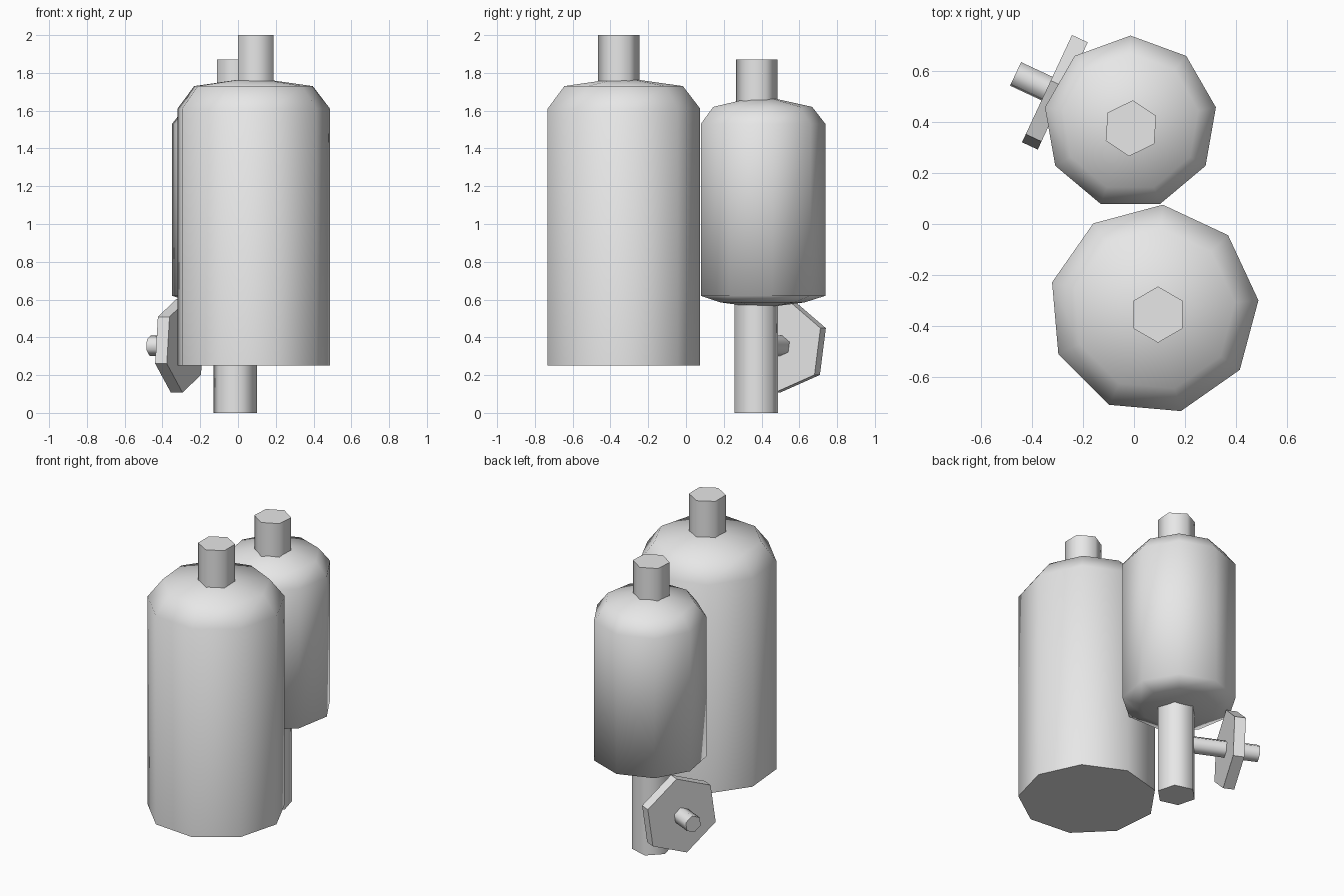
import bpy, bmesh
from math import radians, cos, sin
from mathutils import Matrix, Vector

cube = bpy.data.objects.get("Cube")
if cube:
    bpy.data.objects.remove(cube, do_unlink=True)

grey = bpy.data.materials.new("plain_grey")
grey.use_nodes = True
grey.diffuse_color = (0.8, 0.8, 0.8, 1)
grey.node_tree.nodes["Principled BSDF"].inputs["Base Color"].default_value = (0.8, 0.8, 0.8, 1)


def lathe(name, profile, sides, turn, matrix, smooth=True):
    """Turn a (radius, height) profile into a closed solid; radius 0 is a pole."""
    bm = bmesh.new()
    rings = []
    for r, z in profile:
        if r == 0:
            rings.append([bm.verts.new((0, 0, z))] * sides)
            continue
        angles = [radians(turn + 360 * i / sides) for i in range(sides)]
        rings.append([bm.verts.new((r * cos(a), r * sin(a), z)) for a in angles])
    for low, high in zip(rings, rings[1:]):
        for i in range(sides):
            j = (i + 1) % sides
            corners = dict.fromkeys((low[i], low[j], high[j], high[i]))
            bm.faces.new(list(corners))
    # Flat caps where the profile does not end at a pole
    if profile[0][0]:
        bm.faces.new(rings[0][::-1])
    if profile[-1][0]:
        bm.faces.new(rings[-1])
    bmesh.ops.recalc_face_normals(bm, faces=bm.faces)
    mesh = bpy.data.meshes.new(name)
    bm.to_mesh(mesh)
    bm.free()
    mesh.materials.append(grey)
    obj = bpy.data.objects.new(name, mesh)
    obj.matrix_world = matrix
    bpy.context.collection.objects.link(obj)
    if smooth:
        bpy.ops.object.select_all(action='DESELECT')
        obj.select_set(True)
        bpy.context.view_layer.objects.active = obj
        bpy.ops.object.shade_smooth_by_angle(angle=radians(80))
    return obj


def at(x, y, z=0):
    return Matrix.Translation((x, y, z))


# Large front tank with flat base and its neck
lathe("large_tank", [(0.412, 0.25), (0.412, 1.61), (0.32, 1.73), (0, 1.775)],
      9, 5, at(0.077, -0.335))
lathe("large_tank_neck", [(0.11, 1.7), (0.11, 2.0)], 6, 90, at(0.094, -0.355))

# Small rear tank with domed ends, its neck and the pipe below
lathe("small_tank", [(0, 0.555), (0.23, 0.585), (0.34, 0.62), (0.34, 1.53),
                     (0.27, 1.62), (0, 1.68)],
      9, 90, at(-0.014, 0.398))
lathe("small_tank_neck", [(0.11, 1.6), (0.11, 1.87)], 6, 86, at(-0.012, 0.375))
lathe("lower_pipe", [(0.119, 0), (0.119, 0.6)], 6, 45, at(-0.015, 0.372))

# Valve wheel and spindle: local z points outward, local x along the wheel
out = Vector((cos(radians(155)), sin(radians(155)), 0))
along = Vector((-out.y, out.x, 0)) * -1
up = out.cross(along)
valve = at(-0.31, 0.516, 0.355) @ Matrix((along, up, out)).transposed().to_4x4()
lift = 22 if up.z > 0 else -22
lathe("valve_wheel", [(0.25, -0.034), (0.25, 0.034)], 6, lift, valve, smooth=False)
lathe("valve_spindle", [(0.055, -0.3), (0.055, 0.17)], 6, lift, valve)
